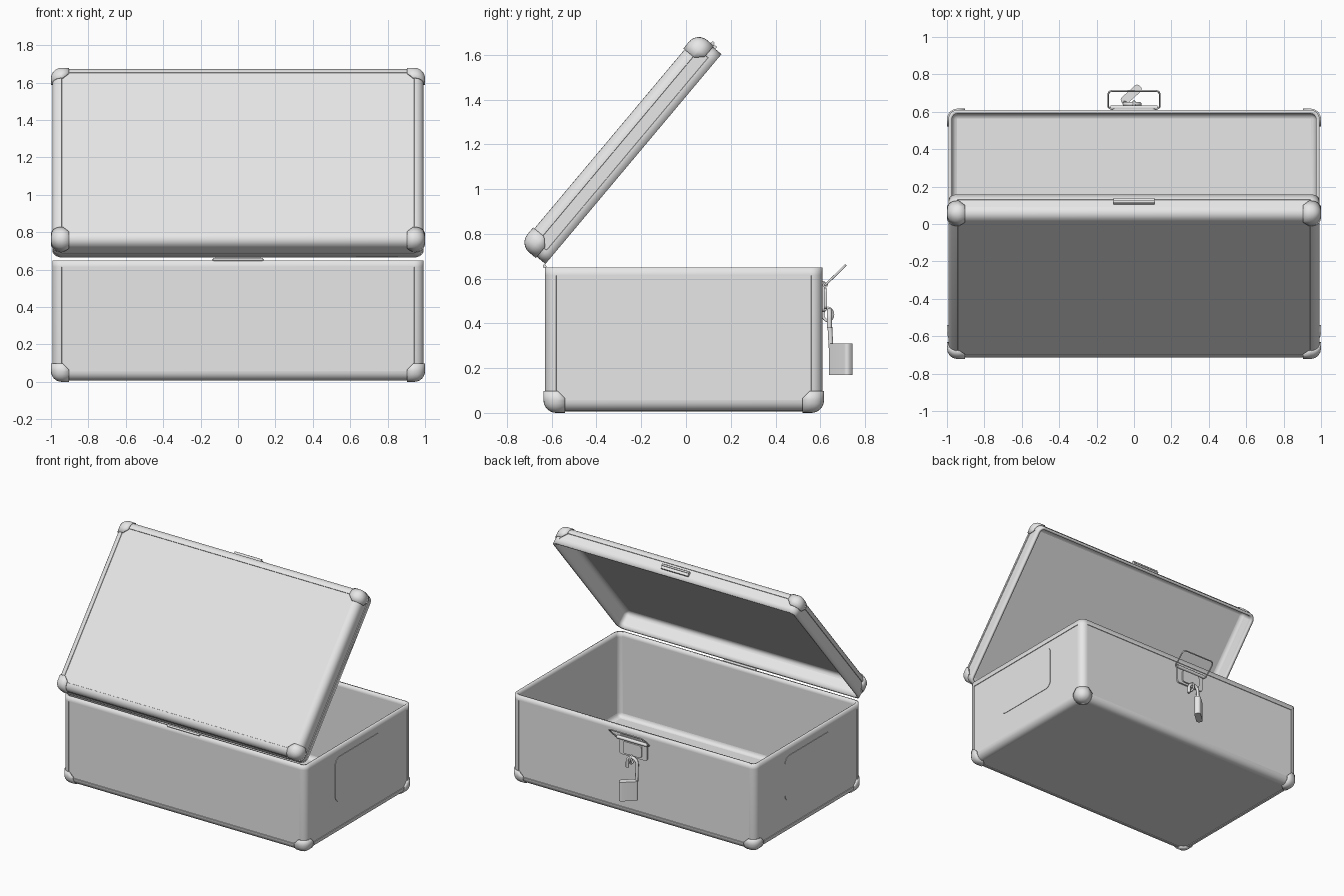
import bpy, bmesh, math
from mathutils import Matrix, Vector

cube = bpy.data.objects.get("Cube")
if cube:
    bpy.data.objects.remove(cube, do_unlink=True)

GREY = (0.8, 0.8, 0.8, 1)
metal = bpy.data.materials.new("light_grey_metal")
metal.use_nodes = True
metal.diffuse_color = GREY
metal.node_tree.nodes["Principled BSDF"].inputs["Base Color"].default_value = GREY

WIDTH, EDGE, RIM = 0.993, 0.05, 0.035   # half width, edge radius, rim band
BULGE, CAP = 0.007, 0.09                # corner cap lift and reach


def add_object(name, data):
    data.materials.append(metal)
    ob = bpy.data.objects.new(name, data)
    bpy.context.collection.objects.link(ob)
    return ob


def finish(name, bm, matrix, thickness=0):
    bmesh.ops.recalc_face_normals(bm, faces=bm.faces)
    mesh = bpy.data.meshes.new(name)
    bm.to_mesh(mesh)
    bm.free()
    ob = add_object(name, mesh)
    ob.matrix_world = matrix
    if thickness:
        mod = ob.modifiers.new("thickness", 'SOLIDIFY')
        mod.thickness = thickness
        mod.offset = -1
    return ob


def open_tray(hx, hy, bottom, top, radius):
    """Tray open at the top with rounded outer edges."""
    bm = bmesh.new()
    bmesh.ops.create_cube(bm, size=2)
    for v in bm.verts:
        v.co = Vector((v.co.x * hx, v.co.y * hy, top if v.co.z > 0 else bottom))
    lid = [f for f in bm.faces if f.calc_center_median().z > top - 0.001]
    bmesh.ops.delete(bm, geom=lid, context='FACES_ONLY')
    edges = [e for e in bm.edges if not e.is_boundary]
    bmesh.ops.bevel(bm, geom=edges, offset=radius, segments=6,
                    profile=0.5, affect='EDGES')
    bmesh.ops.recalc_face_normals(bm, faces=bm.faces)
    # Make sure the closed side points outwards
    floor = min(bm.faces, key=lambda f: f.calc_center_median().z)
    if floor.normal.z > 0:
        bmesh.ops.reverse_faces(bm, faces=bm.faces)
    return bm


def cut(bm, point, normal, clear=True):
    bmesh.ops.bisect_plane(bm, geom=bm.verts[:] + bm.edges[:] + bm.faces[:],
                           plane_co=point, plane_no=Vector(normal).normalized(),
                           clear_outer=clear)


def case_half(name, hy, height, matrix):
    """Walled tray with recessed panels and four corner caps."""
    bm = open_tray(WIDTH, hy, 0, height, EDGE)
    cut(bm, (0, 0, height - RIM), (0, 0, 1), clear=False)
    bm.normal_update()
    panels = [f for f in bm.faces
              if max(abs(c) for c in f.normal) > 0.999 and f.calc_area() > 0.03
              and f.calc_center_median().z < height - RIM]
    bmesh.ops.inset_individual(bm, faces=panels, thickness=0.002, depth=-0.004)
    mesh_object = bpy.data.meshes.new(name)
    bm.to_mesh(mesh_object)
    bm.free()
    ob = add_object(name, mesh_object)
    ob.matrix_world = matrix
    wall = ob.modifiers.new("wall", 'SOLIDIFY')
    wall.thickness = 0.02
    wall.offset = -1

    for sx, side in ((-1, "right"), (1, "left")):
        for sy, end in ((-1, "a"), (1, "b")):
            cap = open_tray(WIDTH + BULGE, hy + BULGE, -BULGE, height, EDGE + BULGE)
            cut(cap, (sx * (WIDTH - CAP), 0, 0), (-sx, 0, 0))
            cut(cap, (0, sy * (hy - CAP), 0), (0, -sy, 0))
            cut(cap, (0, 0, CAP), (0, 0, 1))
            cut(cap, (sx * (WIDTH - CAP - EDGE), sy * hy, 0), (-sx, -sy, 1))
            mesh = bpy.data.meshes.new(name + "_cap")
            cap.to_mesh(mesh)
            cap.free()
            c = add_object(f"{name}_corner_cap_{side}_{end}", mesh)
            c.matrix_world = matrix
            mod = c.modifiers.new("thickness", 'SOLIDIFY')
            mod.thickness = BULGE + 0.003
            mod.offset = -1


def plate(name, size, matrix, axis=None, radius=0.0):
    """Box whose edges along one axis are rounded."""
    bm = bmesh.new()
    bmesh.ops.create_cube(bm, size=1)
    bmesh.ops.scale(bm, vec=size, verts=bm.verts)
    if axis is not None:
        edges = [e for e in bm.edges
                 if abs((e.verts[0].co - e.verts[1].co).normalized()[axis]) > 0.9]
        bmesh.ops.bevel(bm, geom=edges, offset=radius, segments=6,
                        profile=0.5, affect='EDGES')
    return finish(name, bm, matrix)


def rod(name, radius, length, matrix):
    """Cylinder lying along x."""
    bm = bmesh.new()
    bmesh.ops.create_cone(bm, cap_ends=True, segments=16, radius1=radius,
                          radius2=radius, depth=length,
                          matrix=Matrix.Rotation(math.pi / 2, 4, 'Y'))
    return finish(name, bm, matrix)


def wire(name, points, radius):
    curve = bpy.data.curves.new(name, 'CURVE')
    curve.dimensions = '3D'
    curve.bevel_depth = radius
    curve.bevel_resolution = 3
    curve.use_fill_caps = True
    spline = curve.splines.new('POLY')
    spline.points.add(len(points) - 1)
    for p, co in zip(spline.points, points):
        p.co = (*co, 1)
    return add_object(name, curve)


def at(x, y, z):
    return Matrix.Translation((x, y, z))


# Box and its tilted lid
case_half("box", 0.62, 0.643, at(0, -0.01, BULGE))
lid_frame = at(0, -0.342, 1.224) @ Matrix.Rotation(math.radians(-130), 4, 'X')
case_half("lid", 0.612, 0.14, lid_frame)

# Rounded plates on both ends
for s, side in ((-1, "right"), (1, "left")):
    plate(f"end_plate_{side}", (0.007, 0.54, 0.33),
          at(s * 0.989, -0.01, 0.41), axis=0, radius=0.05)

# Hinge barrel and lid catch
rod("hinge_barrel", 0.008, 0.26, at(0, -0.632, 0.655))
plate("lid_catch", (0.22, 0.018, 0.032), lid_frame @ at(0, -0.615, 0.088))
rod("lid_catch_lip", 0.007, 0.22, lid_frame @ at(0, -0.625, 0.078))

# Latch plate with a bail pivot
plate("latch_plate", (0.23, 0.012, 0.14), at(0, 0.612, 0.52), axis=1, radius=0.02)
plate("latch_flap", (0.15, 0.014, 0.09), at(0, 0.622, 0.51), axis=1, radius=0.015)
rod("bail_pivot", 0.012, 0.25, at(0, 0.622, 0.572))

# Wire bail: half outline mirrored across the middle
half = [(0.13, 0.62, 0.57), (0.138, 0.628, 0.577), (0.138, 0.695, 0.642),
        (0.132, 0.707, 0.654), (0.118, 0.712, 0.659)]
wire("bail", half + [(-x, y, z) for x, y, z in reversed(half)], 0.005)

# Staple ring standing out from the latch
ring = [(0.0, 0.634 + 0.022 * math.cos(a), 0.44 + 0.028 * math.sin(a))
        for a in (i * math.tau / 16 for i in range(17))]
wire("staple", ring, 0.007)

# Open padlock, turned on its long leg
plate("padlock_body", (0.13, 0.045, 0.14),
      at(-0.015, 0.692, 0.24) @ Matrix.Rotation(math.radians(42), 4, 'Z'),
      axis=2, radius=0.018)
arch = [(-0.01 - 0.04 * math.cos(a), 0.641, 0.42 + 0.04 * math.sin(a))
        for a in (i * math.pi / 12 for i in range(13))]
wire("padlock_shackle", [(-0.05, 0.648, 0.29)] + arch + [(0.03, 0.641, 0.38)], 0.011)

# Smooth the rounded edges, keep the rest sharp
for ob in bpy.context.scene.objects:
    ob.select_set(ob.type == 'MESH')
    if ob.type == 'MESH':
        bpy.context.view_layer.objects.active = ob
bpy.ops.object.shade_smooth_by_angle(angle=math.radians(30))
